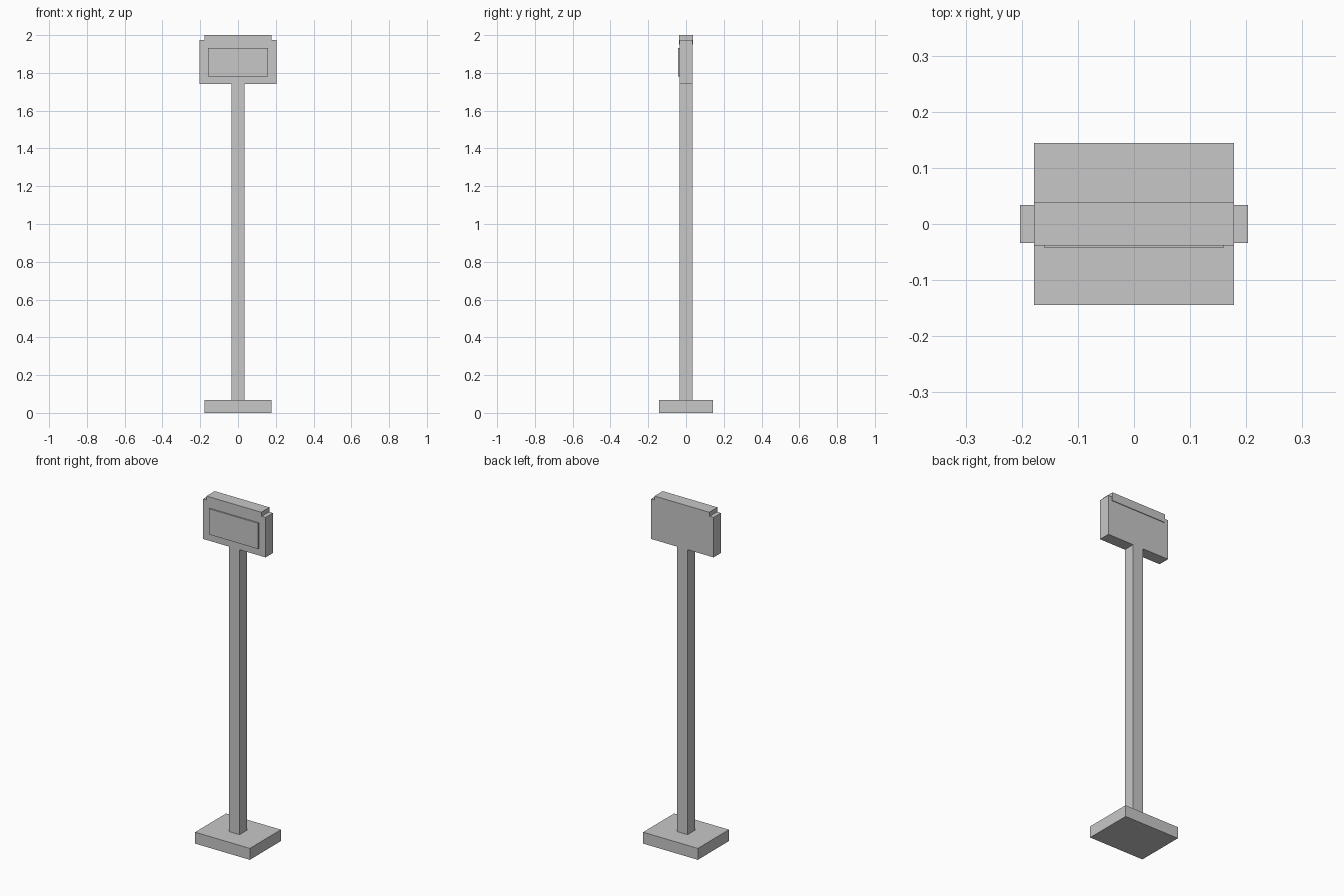
import bpy
import bmesh
from mathutils import Matrix, Vector

# Remove the default cube
cube = bpy.data.objects.get("Cube")
if cube:
    bpy.data.objects.remove(cube, do_unlink=True)

# Single flat light grey
GREY = (0.575, 0.575, 0.575, 1.0)
grey = bpy.data.materials.new("light_grey")
grey.use_nodes = True
grey.diffuse_color = GREY
for node in grey.node_tree.nodes:
    if node.type == 'BSDF_PRINCIPLED':
        node.inputs["Base Color"].default_value = GREY


def box(name, x, y, z):
    """Box spanning the given (min, max) range on each axis."""
    size = Vector([r[1] - r[0] for r in (x, y, z)])
    centre = Vector([(r[0] + r[1]) / 2 for r in (x, y, z)])
    bm = bmesh.new()
    bmesh.ops.create_cube(bm, size=1.0,
                          matrix=Matrix.LocRotScale(None, None, size))
    mesh = bpy.data.meshes.new(name)
    bm.to_mesh(mesh)
    bm.free()
    mesh.materials.append(grey)
    obj = bpy.data.objects.new(name, mesh)
    obj.location = centre
    bpy.context.collection.objects.link(obj)
    return obj


# Floor plate and upright
box("base", (-0.178, 0.178), (-0.144, 0.144), (0.0, 0.067))
box("post", (-0.034, 0.034), (-0.034, 0.034), (0.067, 1.740))

# Sign head with its raised front panel
box("sign_board", (-0.203, 0.203), (-0.034, 0.034), (1.740, 1.975))
box("front_panel", (-0.160, 0.160), (-0.042, -0.034), (1.781, 1.932))

# Cap that overlaps the top edge of the board
box("top_cap", (-0.178, 0.178), (-0.038, 0.038), (1.951, 2.0))
